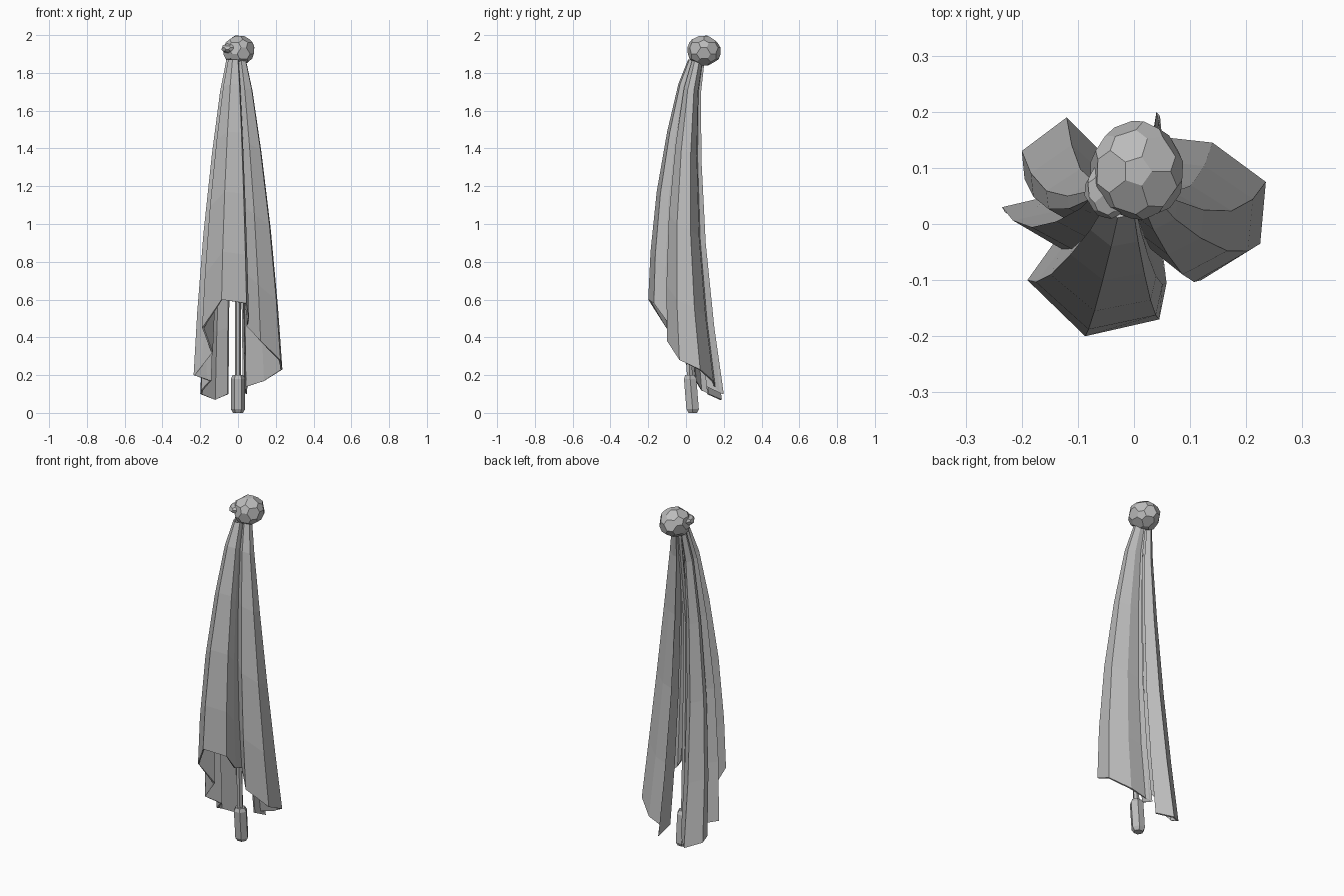
import bpy, bmesh, math, random
from mathutils import Vector

if "Cube" in bpy.data.objects:
    bpy.data.objects.remove(bpy.data.objects["Cube"])
random.seed(4)

grey = bpy.data.materials.new("plain_grey")
grey.use_nodes = True
grey.diffuse_color = (0.5, 0.5, 0.5, 1)
grey.node_tree.nodes["Principled BSDF"].inputs["Base Color"].default_value = (0.5, 0.5, 0.5, 1)


def finish(name, bm):
    mesh = bpy.data.meshes.new(name)
    bmesh.ops.recalc_face_normals(bm, faces=bm.faces)
    bm.to_mesh(mesh)
    bm.free()
    mesh.materials.append(grey)
    obj = bpy.data.objects.new(name, mesh)
    bpy.context.collection.objects.link(obj)
    return obj


def loft(bm, rows, closed):
    rings = [[bm.verts.new(p) for p in row] for row in rows]
    n = len(rings[0])
    for low, high in zip(rings, rings[1:]):
        for i in range(n if closed else n - 1):
            j = (i + 1) % n
            bm.faces.new((low[i], low[j], high[j], high[i]))
    return rings


def hex_rod(name, stations):
    """Six-sided rod through (y, z, radius) stations."""
    bm = bmesh.new()
    rows = [[(r * math.cos(math.pi * k / 3), y + r * math.sin(math.pi * k / 3), z)
             for k in range(6)] for y, z, r in stations]
    rings = loft(bm, rows, True)
    bm.faces.new(rings[0][::-1])
    bm.faces.new(rings[-1])
    return finish(name, bm)


# Folded canopy: hem points run from the back slit round the front and back again
hem = [(-0.05, 0.12, 0.10), (-0.12, 0.19, 0.07), (-0.2, 0.13, 0.10), (-0.195, 0.08, 0.12),
       (-0.15, 0.05, 0.17), (-0.235, 0.03, 0.20), (-0.14, -0.03, 0.32), (-0.19, -0.10, 0.45),
       (-0.087, -0.2, 0.60), (0.045, -0.17, 0.58), (0.058, -0.105, 0.49), (0.045, -0.03, 0.46),
       (0.12, -0.10, 0.38), (0.225, -0.035, 0.28), (0.235, 0.075, 0.23), (0.14, 0.145, 0.17),
       (0.05, 0.155, 0.14), (0.04, 0.2, 0.10), (0.025, 0.11, 0.14)]
levels = [(0, 0), (0.2, 0.6), (0.45, 1), (0.7, 0.95), (0.9, 0.6), (1, 0)]


def rib_point(p, t, bulge):
    p = Vector(p)
    neck = Vector((0.22 * p.x - 0.01, 0.055 + 0.22 * p.y, 1.87))
    return p.lerp(neck, t) + bulge * Vector((0.11 * p.x, -0.05, 0))


bm = bmesh.new()
loft(bm, [[rib_point(p, t, b) for p in hem] for t, b in levels], False)
canopy = finish("folded_canopy", bm)
cloth = canopy.modifiers.new("cloth_thickness", "SOLIDIFY")
cloth.thickness = 0.01
cloth.offset = -1

# Shaft and grip
hex_rod("shaft", [(0.02, 0.17, 0.017), (0.005, 0.7, 0.017), (0.0, 1.3, 0.015), (0.07, 1.86, 0.015)])
hex_rod("grip", [(0.036, 0, 0.026), (0.035, 0.02, 0.038), (0.022, 0.18, 0.038), (0.02, 0.2, 0.028)])


# Knotted top: faceted ball with a small lump of cloth
def faceted_ball(name, centre, size, jitter):
    bm = bmesh.new()
    bmesh.ops.create_icosphere(bm, subdivisions=1, radius=1)
    bmesh.ops.bevel(bm, geom=bm.verts[:], offset=0.32, segments=1, affect='VERTICES')
    for v in bm.verts:
        n = v.co.normalized() * random.uniform(1 - jitter, 1)
        v.co = Vector(centre) + Vector([a * b for a, b in zip(n, size)])
    finish(name, bm)


faceted_ball("top_knot", (0.006, 0.094, 1.917), (0.088, 0.093, 0.087), 0.08)
faceted_ball("knot_flap", (-0.045, 0.06, 1.93), (0.045, 0.055, 0.028), 0.1)
